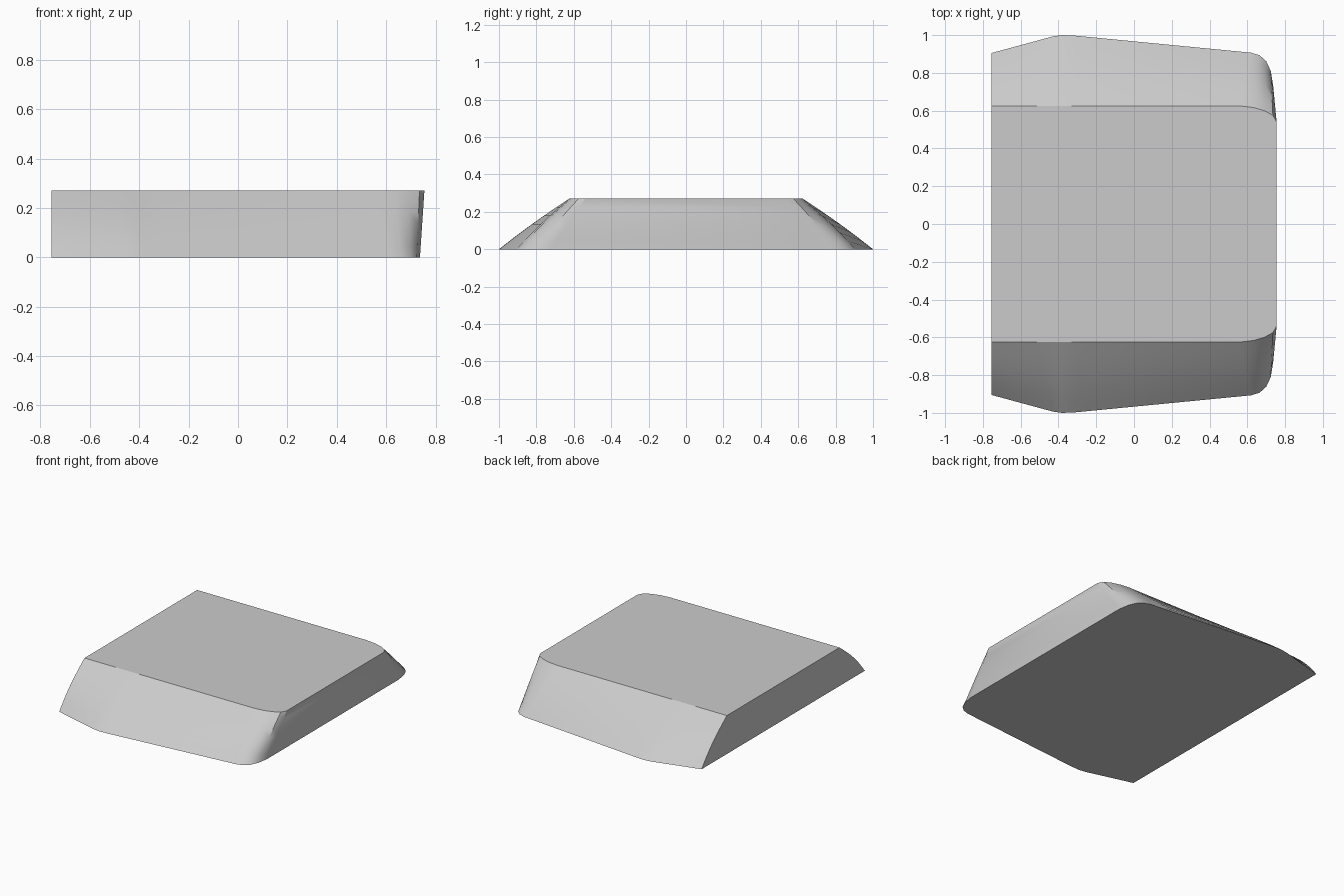
import bpy, bmesh, math

cube = bpy.data.objects.get("Cube")
if cube:
    bpy.data.objects.remove(cube, do_unlink=True)

HEIGHT = 0.27
LEVELS = 6

# Matching half outlines of the base and the top, from the flat end to the rounded end
base = [(-.755, .905), (-.43, .993), (-.38, 1.0), (-.31, .997), (.62, .907),
        (.665, .893), (.70, .862), (.724, .81), (.737, .73)]
top = [(-.755, .625), (-.5, .625), (-.4, .625), (-.3, .625), (.56, .625),
       (.63, .617), (.69, .60), (.735, .575), (.755, .54)]
bulge = [.022, .012, .01, .01, .01, .01, .008, .004, 0]


def ring(bm, t):
    """One closed horizontal outline, mirrored across y."""
    half = []
    for (bx, by), (tx, ty), b in zip(base, top, bulge):
        half.append((bx + (tx - bx) * t,
                     by + (ty - by) * t + b * math.sin(math.pi * t)))
    points = half + [(x, -y) for x, y in reversed(half)]
    return [bm.verts.new((x, y, HEIGHT * t)) for x, y in points]


# Sloped slab lofted from base to top
bm = bmesh.new()
rings = [ring(bm, i / LEVELS) for i in range(LEVELS + 1)]
for low, high in zip(rings, rings[1:]):
    for i in range(len(low)):
        j = (i + 1) % len(low)
        bm.faces.new((low[i], low[j], high[j], high[i]))
bm.faces.new(rings[0])
bm.faces.new(rings[-1])
bmesh.ops.recalc_face_normals(bm, faces=bm.faces)

mesh = bpy.data.meshes.new("sloped_slab")
bm.to_mesh(mesh)
bm.free()
slab = bpy.data.objects.new("sloped_slab", mesh)
bpy.context.collection.objects.link(slab)

# Plain grey
grey = bpy.data.materials.new("plain_grey")
grey.use_nodes = True
color = (0.6, 0.6, 0.6, 1)
grey.diffuse_color = color
grey.node_tree.nodes["Principled BSDF"].inputs["Base Color"].default_value = color
mesh.materials.append(grey)

# Smooth sides with sharp rims
bpy.ops.object.select_all(action='DESELECT')
slab.select_set(True)
bpy.context.view_layer.objects.active = slab
bpy.ops.object.shade_smooth_by_angle(angle=math.radians(30))
